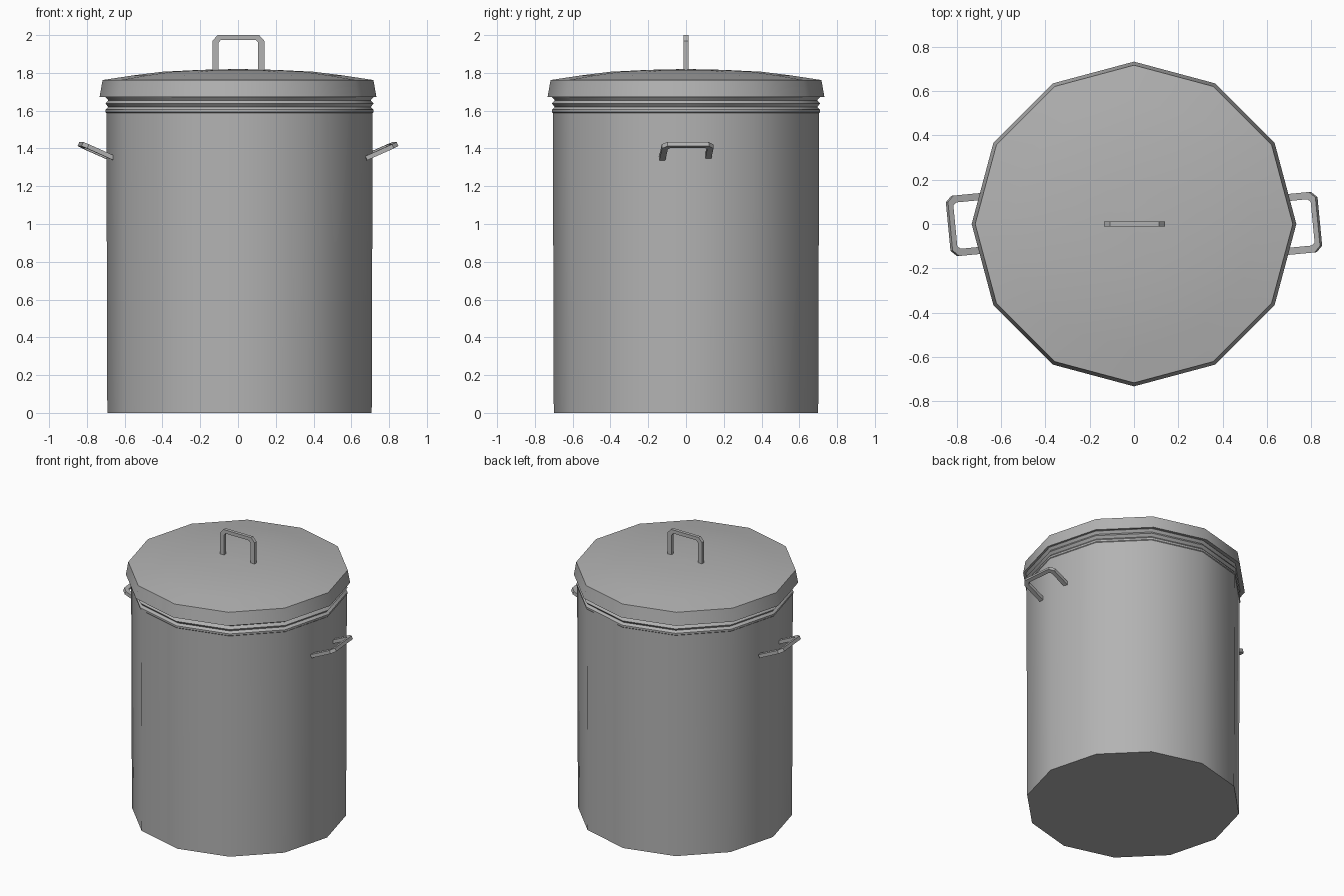
import bpy
import bmesh
from math import cos, sin, pi, radians
from mathutils import Matrix, Vector

SIDES = 12

cube = bpy.data.objects.get("Cube")
if cube:
    bpy.data.objects.remove(cube, do_unlink=True)

metal = bpy.data.materials.new("grey metal")
metal.use_nodes = True
grey = (0.45, 0.45, 0.45, 1)
metal.diffuse_color = grey
metal.node_tree.nodes["Principled BSDF"].inputs["Base Color"].default_value = grey


def finish(bm, name, smooth_angle):
    """Turn a bmesh into a named, shaded object."""
    bmesh.ops.recalc_face_normals(bm, faces=bm.faces)
    mesh = bpy.data.meshes.new(name)
    bm.to_mesh(mesh)
    bm.free()
    mesh.materials.append(metal)
    obj = bpy.data.objects.new(name, mesh)
    bpy.context.collection.objects.link(obj)
    bpy.ops.object.select_all(action="DESELECT")
    obj.select_set(True)
    bpy.context.view_layer.objects.active = obj
    if smooth_angle:
        bpy.ops.object.shade_smooth_by_angle(angle=radians(smooth_angle))
    return obj


def lathe(name, profile):
    """Closed twelve-sided solid from (radius, height) rings."""
    bm = bmesh.new()
    rings = []
    for r, z in profile:
        turn = [2 * pi * i / SIDES for i in range(SIDES)]
        rings.append([bm.verts.new((r * cos(a), r * sin(a), z)) for a in turn])
    for low, high in zip(rings, rings[1:]):
        for i in range(SIDES):
            j = (i + 1) % SIDES
            bm.faces.new((low[i], low[j], high[j], high[i]))
    bm.faces.new(rings[0])
    bm.faces.new(rings[-1])
    return finish(bm, name, 40)


def handle(name, matrix):
    """Flat bar bent into a square arch with cut corners."""
    outer = [(0.137, 0), (0.137, 0.155), (0.11, 0.185)]
    inner = [(0.105, 0), (0.105, 0.145), (0.092, 0.16)]
    outer += [(-x, z) for x, z in reversed(outer)]
    inner += [(-x, z) for x, z in reversed(inner)]
    bm = bmesh.new()
    sections = []
    for (ox, oz), (ix, iz) in zip(outer, inner):
        corners = [(ox, -t, oz), (ox, t, oz), (ix, t, iz), (ix, -t, iz)]
        sections.append([bm.verts.new(c) for c in corners])
    for a, b in zip(sections, sections[1:]):
        for i in range(4):
            j = (i + 1) % 4
            bm.faces.new((a[i], a[j], b[j], b[i]))
    bm.faces.new(sections[0])
    bm.faces.new(sections[-1])
    obj = finish(bm, name, 0)
    obj.matrix_world = matrix
    return obj


# Tall bin with a beaded rim under the lid
body = lathe("bin_body", [
    (0.70, 0), (0.705, 1.588), (0.709, 1.592), (0.709, 1.605), (0.695, 1.62),
    (0.71, 1.637), (0.695, 1.655), (0.709, 1.672), (0.69, 1.69)])
body.location.x = 0.008

# Shallow domed lid with a flared skirt
lathe("lid", [
    (0.66, 1.685), (0.733, 1.672), (0.717, 1.762), (0.56, 1.786),
    (0.40, 1.806), (0.2, 1.816), (0.02, 1.82)])

# Arched handles: one upright on the lid, two tilted out from the sides
t = 0.012
handle("lid_handle", Matrix.Translation((0.002, 0, 1.815)))
yaw, tilt = radians(5.5), radians(24)
out = Vector((cos(tilt) * cos(yaw), cos(tilt) * sin(yaw), sin(tilt)))
across = Vector((-sin(yaw), cos(yaw), 0))
axes = Matrix((across, out.cross(across), out)).transposed().to_4x4()
side = Matrix.Translation((0.666, -0.005, 1.348)) @ axes
handle("left_handle", side)
handle("right_handle", Matrix.Rotation(pi, 4, "Z") @ side)
